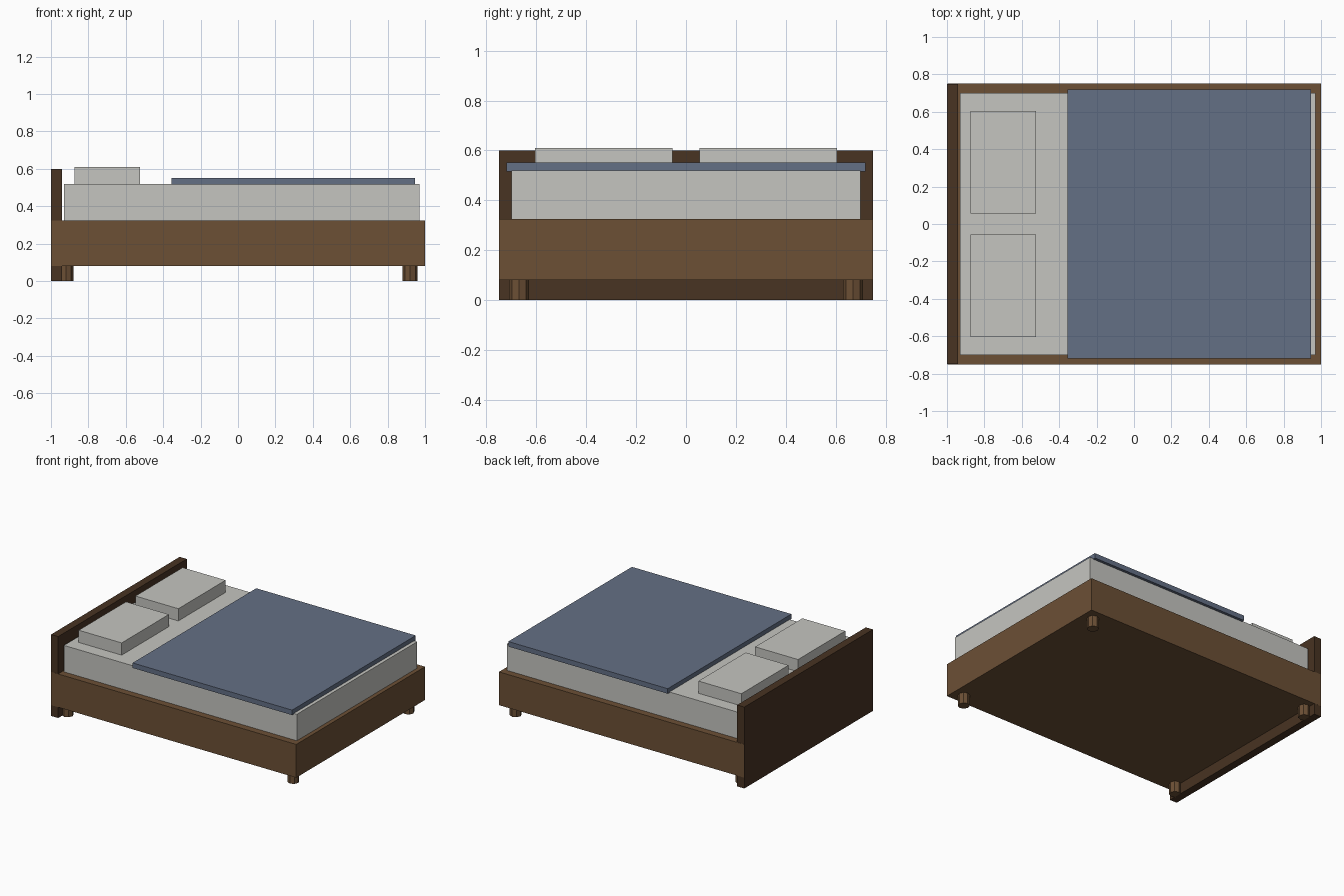
import bpy

cube = bpy.data.objects.get("Cube")
if cube:
    bpy.data.objects.remove(cube, do_unlink=True)


def material(name, rgb):
    mat = bpy.data.materials.new(name)
    mat.use_nodes = True
    mat.diffuse_color = (*rgb, 1)
    bsdf = next(n for n in mat.node_tree.nodes if n.type == 'BSDF_PRINCIPLED')
    bsdf.inputs["Base Color"].default_value = (*rgb, 1)
    return mat


wood = material("brown wood", (0.15, 0.08, 0.036))
dark_wood = material("dark wood", (0.065, 0.033, 0.016))
linen = material("off-white linen", (0.56, 0.56, 0.53))
blue = material("slate blue", (0.127, 0.16, 0.235))


def finish(name, mat):
    obj = bpy.context.object
    obj.name = obj.data.name = name
    obj.data.materials.append(mat)
    return obj


def box(name, mat, x, y, z):
    """Box spanning the given (low, high) ranges."""
    spans = (x, y, z)
    bpy.ops.mesh.primitive_cube_add(size=1, location=[sum(s) / 2 for s in spans])
    obj = finish(name, mat)
    for v in obj.data.vertices:
        for i, (low, high) in enumerate(spans):
            v.co[i] *= high - low
    return obj


# Bed base and full-height headboard
box("bed_frame", wood, (-0.998, 1), (-0.75, 0.75), (0.08, 0.325))
box("headboard", dark_wood, (-1, -0.942), (-0.749, 0.749), (0, 0.6))

# Bedding
box("mattress", linen, (-0.93, 0.97), (-0.7, 0.7), (0.325, 0.52))
box("blanket", blue, (-0.355, 0.945), (-0.72, 0.72), (0.515, 0.552))

# Pillows and legs, one set per side
for side, s in (("right", -1), ("left", 1)):
    box("pillow_" + side, linen, (-0.875, -0.525),
        sorted((s * 0.055, s * 0.605)), (0.52, 0.61))
    for end, x in (("head", -0.92), ("foot", 0.92)):
        bpy.ops.mesh.primitive_cylinder_add(
            vertices=8, radius=0.04, depth=0.08, location=(x, s * 0.67, 0.04))
        finish(f"leg_{end}_{side}", wood)
